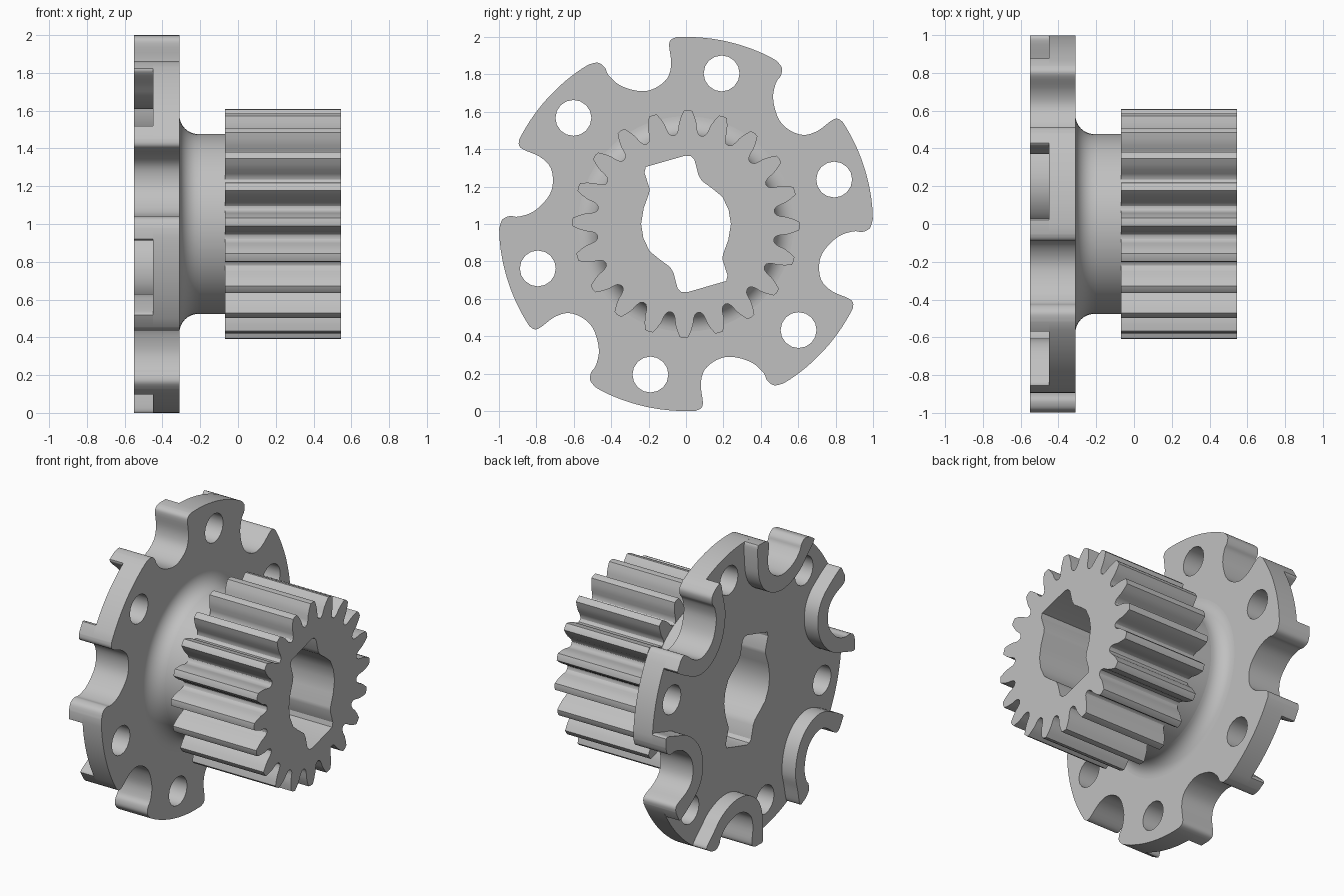
import bpy, bmesh, math
from mathutils import Matrix, Vector

if "Cube" in bpy.data.objects:
    bpy.data.objects.remove(bpy.data.objects["Cube"], do_unlink=True)

grey = bpy.data.materials.new("plain_grey")
grey.use_nodes = True
grey.diffuse_color = (0.53, 0.53, 0.53, 1)
grey.node_tree.nodes["Principled BSDF"].inputs["Base Color"].default_value = grey.diffuse_color

# Sketch plane (u, v, w) becomes (y, z, x), with the axle at z = 1
TO_AXLE = Matrix(((0, 0, 1, 0), (1, 0, 0, 0), (0, 1, 0, 1), (0, 0, 0, 1)))


def polar(deg, r):
    a = math.radians(deg)
    return Vector((r * math.cos(a), r * math.sin(a)))


def circle(r, n, centre=Vector((0, 0))):
    return [centre + polar(360 * i / n, r) for i in range(n)]


def smooth_path(points, steps=4):
    """Catmull-Rom curve through an open list of points."""
    p = [points[0]] + points + [points[-1]]
    out = []
    for a, b, c, d in zip(p, p[1:], p[2:], p[3:]):
        for s in range(steps):
            t = s / steps
            out.append(0.5 * (2 * b + (c - a) * t + (2 * a - 5 * b + 4 * c - d) * t ** 2
                              + (3 * b - a - 3 * c + d) * t ** 3))
    return out + [points[-1]]


def turned(points, deg):
    rot = Matrix.Rotation(math.radians(deg), 2)
    return [rot @ p for p in points]


def finish(name, bm):
    bmesh.ops.remove_doubles(bm, verts=bm.verts, dist=0.0002)
    bmesh.ops.recalc_face_normals(bm, faces=bm.faces)
    bm.transform(TO_AXLE)
    mesh = bpy.data.meshes.new(name)
    bm.to_mesh(mesh)
    bm.free()
    mesh.materials.clear()
    mesh.materials.append(grey)
    obj = bpy.data.objects.new(name, mesh)
    bpy.context.collection.objects.link(obj)
    bpy.ops.object.select_all(action="DESELECT")
    obj.select_set(True)
    bpy.context.view_layer.objects.active = obj
    bpy.ops.object.shade_smooth_by_angle(angle=math.radians(30))
    return obj


def plate(name, x0, x1, loops):
    """Extrude closed outlines along the axle; inner loops become holes."""
    curve = bpy.data.curves.new(name, "CURVE")
    curve.dimensions = "2D"
    curve.fill_mode = "BOTH"
    curve.extrude = (x1 - x0) / 2
    for loop in loops:
        spline = curve.splines.new("POLY")
        spline.points.add(len(loop) - 1)
        for pt, co in zip(spline.points, loop):
            pt.co = (co.x, co.y, 0, 1)
        spline.use_cyclic_u = True
    temp = bpy.data.objects.new(name + "_sketch", curve)
    bpy.context.collection.objects.link(temp)
    bpy.context.view_layer.update()
    mesh = bpy.data.meshes.new_from_object(temp.evaluated_get(bpy.context.evaluated_depsgraph_get()))
    bm = bmesh.new()
    bm.from_mesh(mesh)
    bm.transform(Matrix.Translation((0, 0, (x0 + x1) / 2)))
    bpy.data.objects.remove(temp)
    bpy.data.curves.remove(curve)
    bpy.data.meshes.remove(mesh)
    return finish(name, bm)


# Keyed bore, the same after half a turn
half_bore = [Vector(p) for p in (
    (-0.215, 0.305), (-0.005, 0.365), (0.025, 0.363), (0.045, 0.345), (0.066, 0.262),
    (0.085, 0.23), (0.14, 0.19), (0.195, 0.145), (0.228, 0.075), (0.24, 0.0),
    (0.226, -0.085), (0.197, -0.165), (0.195, -0.19), (0.222, -0.275))]
bore = half_bore + turned(half_bore, 180)

# Rim notch with rounded lips
notch = smooth_path([polar(*p) for p in (
    (93, 1.0), (94.7, 0.988), (95.4, 0.957), (95.3, 0.86), (97.3, 0.786), (102.8, 0.745),
    (109, 0.751), (115.3, 0.818), (117.5, 0.897), (117.4, 0.941), (118.6, 0.982), (121.4, 0.999))])

# Flange
rim = []
for k in range(6):
    rim += turned([polar(62 + 2 * i, 1.0) for i in range(1, 15)] + notch, 60 * k)
holes = [circle(0.096, 16, polar(76.7 + 60 * k, 0.827)) for k in range(6)]
plate("flange", -0.45, -0.31, [rim, bore] + holes)

# Raised ribs around the notches
rib_back = smooth_path([polar(*p) for p in (
    (124.6, 1.0), (125, 0.975), (123.6, 0.88), (122, 0.79), (117.5, 0.705), (110, 0.648),
    (101, 0.642), (93, 0.69), (89.2, 0.77), (88.3, 0.87), (88.3, 0.975), (88.8, 1.0))])
for k in range(6):
    plate(f"notch_rib_{k + 1}", -0.55, -0.45, [turned(notch + rib_back, 60 * k)])

# Hub and its fillet
plate("hub", -0.31, -0.07, [circle(0.476, 96), bore])
bm = bmesh.new()
arc = [bm.verts.new((0.576 - 0.1 * math.sin(t), 0, -0.21 - 0.1 * math.cos(t)))
       for t in [math.pi / 2 * i / 10 for i in range(11)]]
edges = [bm.edges.new(pair) for pair in zip(arc, arc[1:])]
bmesh.ops.spin(bm, geom=arc + edges, cent=(0, 0, 0), axis=(0, 0, 1),
               angle=math.tau, steps=96, use_duplicate=False)
fillet = finish("hub_fillet", bm)
# Make the open fillet face away from the axle
if sum(p.normal.x for p in fillet.data.polygons) < 0:
    fillet.data.flip_normals()

# Spur gear
flank = [(9, 0.477), (7.6, 0.48), (6.4, 0.491), (5.6, 0.51), (5, 0.54), (3.6, 0.575), (2.1, 0.606)]
tooth = [polar(-a, r) for a, r in flank] + [polar(0, 0.609)] + [polar(a, r) for a, r in flank[:0:-1]]
gear = []
for k in range(20):
    gear += turned(tooth, 18 * k - 1)
plate("spur_gear", -0.07, 0.545, [gear, bore])
